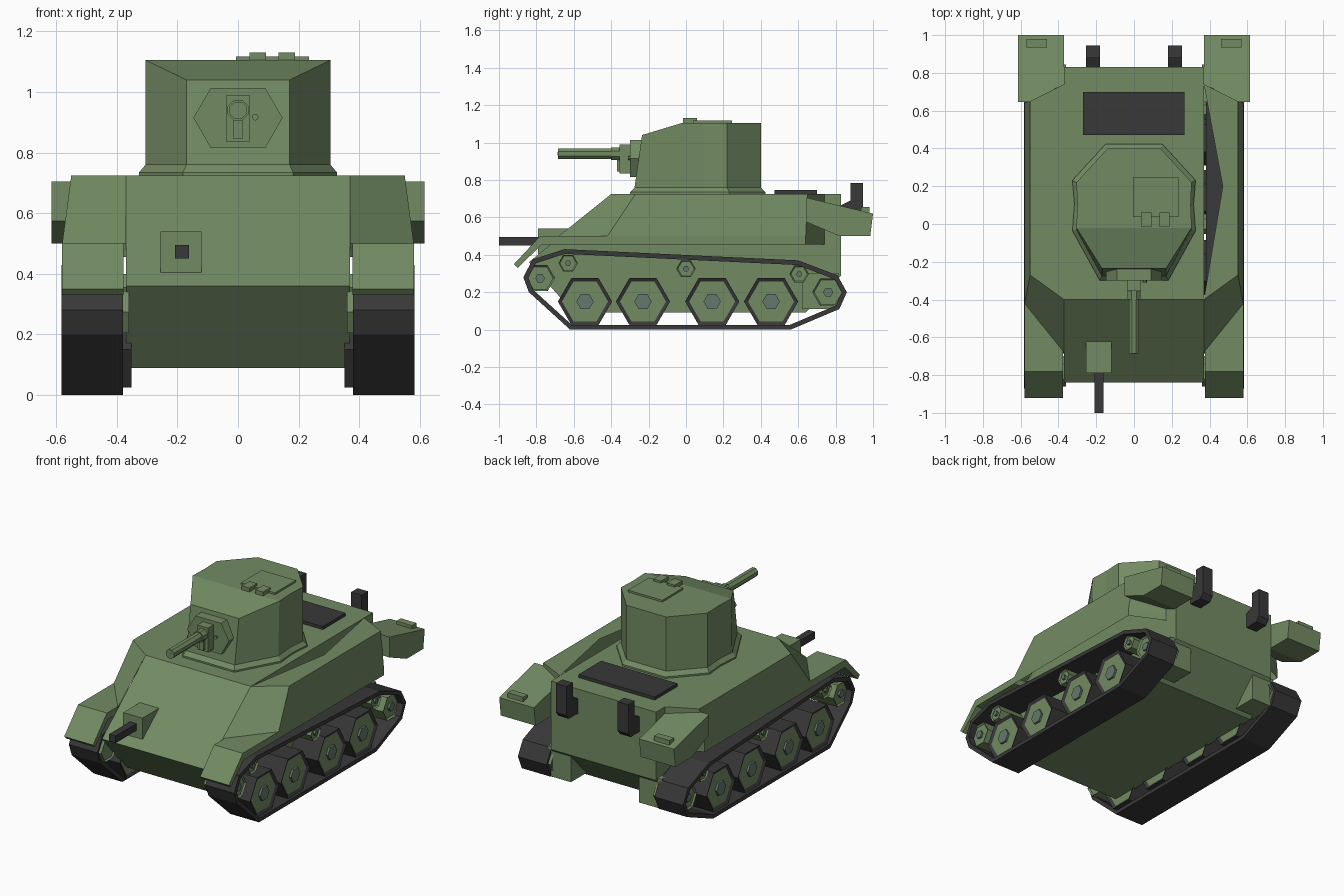
import bpy, bmesh, math

cube = bpy.data.objects.get("Cube")
if cube:
    bpy.data.objects.remove(cube)


def material(name, rgb):
    m = bpy.data.materials.new(name)
    m.use_nodes = True
    col = (*rgb, 1)
    m.diffuse_color = col
    m.node_tree.nodes["Principled BSDF"].inputs["Base Color"].default_value = col
    return m


GREEN = material("olive green", (0.17, 0.26, 0.125))
DARK = material("dark rubber", (0.04, 0.04, 0.041))
HUB = material("grey green hub", (0.13, 0.19, 0.15))


def finish(name, bm, mats, recalc=True):
    if recalc:
        bmesh.ops.recalc_face_normals(bm, faces=bm.faces)
    me = bpy.data.meshes.new(name)
    bm.to_mesh(me)
    bm.free()
    for m in mats:
        me.materials.append(m)
    ob = bpy.data.objects.new(name, me)
    bpy.context.collection.objects.link(ob)
    return ob


def loft(name, rings, mat, caps=(True, True)):
    """Skin between rings of 3D points, optionally closing the two ends."""
    bm = bmesh.new()
    vs = [[bm.verts.new(p) for p in ring] for ring in rings]
    n = len(vs[0])
    for a, b in zip(vs, vs[1:]):
        for i in range(n):
            j = (i + 1) % n
            bm.faces.new((a[i], a[j], b[j], b[i]))
    for ring, cap in zip((vs[0], vs[-1]), caps):
        if cap:
            bm.faces.new(ring)
    return finish(name, bm, [mat])


def prism_x(name, pts, x0, x1, mat):
    """Extrude a (y, z) profile along x."""
    return loft(name, [[(x, y, z) for y, z in pts] for x in (x0, x1)], mat)


def prism_y(name, pts, y0, y1, mat):
    """Extrude an (x, z) profile along y."""
    return loft(name, [[(x, y, z) for x, z in pts] for y in (y0, y1)], mat)


def box(name, x, y, z, mat):
    return prism_x(name, [(y[0], z[0]), (y[1], z[0]), (y[1], z[1]), (y[0], z[1])], *x, mat)


def ngon(cx, cy, r, n=6, start=0.0):
    return [(cx + r * math.cos(start + math.tau * i / n),
             cy + r * math.sin(start + math.tau * i / n)) for i in range(n)]


# Central hull
prism_x("hull", [(-0.84, 0.36), (-0.4, 0.725), (0.83, 0.725), (0.83, 0.29),
                 (0.64, 0.09), (-0.6, 0.09)], -0.37, 0.37, GREEN)


def sponson(side, s):
    low = [(0.37, -0.68), (0.58, -0.42), (0.58, 0.64), (0.37, 0.74)]
    top = [(0.37, -0.4), (0.55, -0.27), (0.55, 0.65), (0.37, 0.74)]
    if s > 0:  # the left roof has an open wedge along the hull
        low.append((0.37, 0.2))
        top.append((0.47, 0.2))
    rings = [[(s * x, y, z) for x, y in pts]
             for pts, z in ((low, 0.455), (low, 0.5), (top, 0.725))]
    ob = loft(side + "_sponson", rings, GREEN, (False, True))
    # remove the inner wall beside the hull
    bm = bmesh.new()
    bm.from_mesh(ob.data)
    inner = [f for f in bm.faces if abs(f.normal.x) > 0.5
             and abs(f.calc_center_median().x) < 0.45]
    bmesh.ops.delete(bm, geom=inner, context="FACES")
    bm.to_mesh(ob.data)
    bm.free()


def wheel(name, s, y, z, r, x0, x1, rim, mats):
    """Six sided wheel with recessed discs and a hub on the outer face."""
    bm = bmesh.new()
    rings = [[bm.verts.new((s * x, a, b)) for a, b in ngon(y, z, r)] for x in (x0, x1)]
    for i in range(6):
        j = (i + 1) % 6
        bm.faces.new((rings[0][i], rings[0][j], rings[1][j], rings[1][i]))
    caps = [bm.faces.new(ring) for ring in rings]
    bmesh.ops.recalc_face_normals(bm, faces=bm.faces)
    bmesh.ops.inset_individual(bm, faces=caps, thickness=rim, depth=-0.01)
    for f in caps:
        f.material_index = 1
    finish(name, bm, mats)
    prism_x(name + "_hub", ngon(y, z, r * 0.32), s * (x1 - 0.015), s * (x1 + 0.003), HUB)


def track(side, s):
    path = [(-0.87, 0.28), (-0.82, 0.375), (-0.65, 0.43), (0.6, 0.37), (0.81, 0.29),
            (0.86, 0.2), (0.82, 0.11), (0.56, 0), (-0.62, 0), (-0.84, 0.2)]
    bm = bmesh.new()
    a, b = [[bm.verts.new((x, y, z)) for y, z in path]
            for x in sorted((s * 0.38, s * 0.582))]
    for i in range(len(path)):
        j = (i + 1) % len(path)
        bm.faces.new((a[i], a[j], b[j], b[i]))
    bm.normal_update()
    # point the band outward, judged from its highest face
    if max(bm.faces, key=lambda f: f.calc_center_median().z).normal.z < 0:
        bmesh.ops.reverse_faces(bm, faces=bm.faces)
    ob = finish(side + "_track", bm, [DARK], False)
    mod = ob.modifiers.new("thickness", "SOLIDIFY")
    mod.thickness = 0.025
    mod.offset = -1
    mod.use_even_offset = True


# Parts on both sides
for side, s in (("left", 1), ("right", -1)):
    sponson(side, s)
    track(side, s)
    for i, y in enumerate((-0.54, -0.23, 0.14, 0.455)):
        wheel(f"{side}_road_wheel_{i + 1}", s, y, 0.15, 0.145, 0.352, 0.565, 0.022,
              [DARK, GREEN])
    for i, (y, z) in enumerate(((-0.63, 0.355), (0, 0.325), (0.605, 0.297))):
        wheel(f"{side}_return_roller_{i + 1}", s, y, z, 0.052, 0.36, 0.55, 0.008,
              [GREEN, GREEN])
    wheel(side + "_drive_sprocket", s, -0.78, 0.275, 0.08, 0.36, 0.55, 0.01, [GREEN, GREEN])
    wheel(side + "_rear_idler", s, 0.76, 0.2, 0.085, 0.36, 0.55, 0.01, [GREEN, GREEN])
    prism_x(side + "_front_fender",
            [(-0.92, 0.35), (-0.78, 0.5), (-0.42, 0.5), (-0.42, 0.455), (-0.77, 0.455),
             (-0.9, 0.33)], s * 0.377, s * 0.58, GREEN)
    prism_x(side + "_rear_stowage",
            [(0.645, 0.705), (1.0, 0.62), (0.985, 0.5), (0.82, 0.5), (0.645, 0.575)],
            s * 0.37, s * 0.615, GREEN)
    box(side + "_tail_lamp", (s * 0.46, s * 0.57), (0.935, 0.98), (0.61, 0.655), GREEN)
    box(side + "_rear_mount", (s * 0.24, s * 0.4), (0.62, 0.815), (0.11, 0.3), GREEN)
    prism_x(side + "_exhaust",
            [(0.82, 0.57), (0.92, 0.57), (0.945, 0.6), (0.945, 0.785), (0.88, 0.785),
             (0.88, 0.69), (0.82, 0.66)], s * 0.18, s * 0.255, DARK)

# Bow gun and engine grille
box("bow_gun_mount", (-0.255, -0.12), (-0.79, -0.6), (0.405, 0.54), GREEN)
box("bow_gun", (-0.208, -0.162), (-1.0, -0.78), (0.45, 0.495), DARK)
box("engine_grille", (-0.27, 0.267), (0.472, 0.7), (0.72, 0.745), DARK)

# Turret shell: half plan mirrored, with the front of the roof dropping
half_low = [(0.17, -0.275), (0.305, -0.03), (0.295, 0.1), (0.305, 0.22), (0.14, 0.4)]
half_top = [(0.17, -0.235, 1.04), (0.305, -0.02, 1.105), (0.3, 0.1, 1.105),
            (0.305, 0.22, 1.105), (0.14, 0.4, 1.105)]


def both(pts):
    return pts + [(-p[0], *p[1:]) for p in reversed(pts)]


low_ring = [(x, y, 0.76) for x, y in both(half_low)]
loft("turret", [low_ring, both(half_top)], GREEN, (True, False))

# Roof: flat rear part and sloping front part
bm = bmesh.new()
rv = [bm.verts.new(p) for p in both(half_top)]
bm.faces.new(rv[1:9])
bm.faces.new((rv[0], rv[1], rv[8], rv[9]))
finish("turret_roof", bm, [GREEN])

# Flared turret ring
flare = [(x * 1.07, 0.06 + (y - 0.06) * 1.07, 0.735) for x, y, z in low_ring]
base = [(x, y, 0.722) for x, y, z in flare]
loft("turret_ring", [base, flare, low_ring], GREEN)

# Gun mantlet and main gun
prism_y("mantlet", [(-0.147, 0.915), (-0.09, 1.013), (0.09, 1.013), (0.147, 0.915),
                    (0.09, 0.815), (-0.09, 0.815)], -0.3, -0.22, GREEN)
box("gun_cradle", (-0.038, 0.038), (-0.355, -0.29), (0.835, 0.99), GREEN)
box("recoil_housing", (-0.015, 0.015), (-0.37, -0.34), (0.845, 0.91), GREEN)
prism_y("gun_collar", ngon(0, 0.94, 0.037, 8, math.pi / 8), -0.4, -0.34, GREEN)
prism_y("gun_barrel", ngon(0, 0.94, 0.03, 8, math.pi / 8), -0.685, -0.39, GREEN)
prism_y("gun_bore", ngon(0, 0.94, 0.01, 8), -0.687, -0.68, GREEN)
prism_y("coaxial_gun", ngon(0.057, 0.917, 0.011, 8), -0.31, -0.29, GREEN)

# Hatch and periscopes
box("roof_hatch", (-0.006, 0.235), (0.037, 0.247), (1.1, 1.117), GREEN)
for i, x in enumerate((0.038, 0.134)):
    box(f"periscope_{i + 1}", (x, x + 0.054), (-0.017, 0.06), (1.1, 1.13), GREEN)
